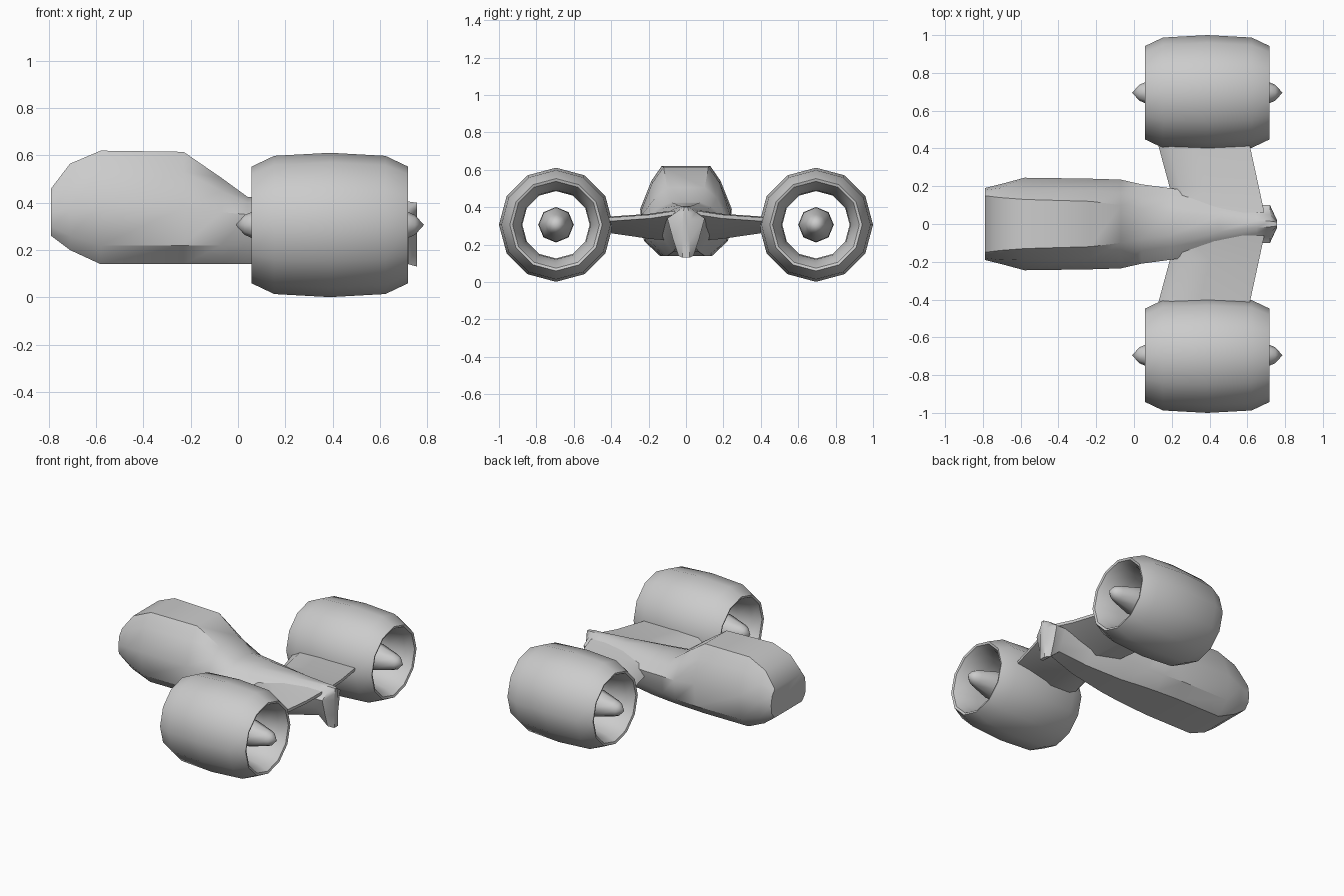
import bpy, bmesh
from math import sin, cos, pi, radians

cube = bpy.data.objects.get("Cube")
if cube:
    bpy.data.objects.remove(cube, do_unlink=True)

# One plain grey finish for the whole craft
grey = bpy.data.materials.new("hull grey")
grey.use_nodes = True
grey.diffuse_color = (0.6, 0.6, 0.6, 1)
grey.node_tree.nodes["Principled BSDF"].inputs["Base Color"].default_value = (0.6, 0.6, 0.6, 1)


def loft(name, rings, smooth=40, caps=True, loop=False):
    """Bridge equal rings of points into a closed skin."""
    bm = bmesh.new()
    rows = [[bm.verts.new(p) for p in ring] for ring in rings]
    pairs = list(zip(rows, rows[1:]))
    if loop:
        pairs.append((rows[-1], rows[0]))
    for a, b in pairs:
        for i in range(len(a)):
            j = (i + 1) % len(a)
            bm.faces.new((a[i], a[j], b[j], b[i]))
    if caps and not loop:
        bm.faces.new(rows[0])
        bm.faces.new(rows[-1])
    bmesh.ops.remove_doubles(bm, verts=bm.verts, dist=0.0005)
    bmesh.ops.recalc_face_normals(bm, faces=bm.faces)
    mesh = bpy.data.meshes.new(name)
    bm.to_mesh(mesh)
    bm.free()
    mesh.materials.append(grey)
    obj = bpy.data.objects.new(name, mesh)
    bpy.context.collection.objects.link(obj)
    bpy.ops.object.select_all(action='DESELECT')
    obj.select_set(True)
    bpy.context.view_layer.objects.active = obj
    bpy.ops.object.shade_smooth_by_angle(angle=radians(smooth))
    return obj


def revolve(name, profile, sides, centre, smooth, loop):
    """Turn (x, radius) pairs around an axis parallel to x."""
    cx, cy, cz = centre
    rings = [[(cx + x, cy + r * sin(2 * pi * i / sides), cz + r * cos(2 * pi * i / sides))
              for i in range(sides)] for x, r in profile]
    return loft(name, rings, smooth, caps=False, loop=loop)


# Fuselage: half sections from top to belly, as x and (half width, height)
sections = [
    (-.79, (.15, .46), (.18, .42), (.19, .36), (.185, .30), (.15, .26)),
    (-.71, (.14, .565), (.19, .49), (.21, .37), (.2, .26), (.15, .2)),
    (-.58, (.13, .62), (.185, .54), (.245, .39), (.225, .22), (.14, .14)),
    (-.23, (.12, .615), (.18, .53), (.24, .38), (.225, .22), (.14, .14)),
    (-.07, (.1, .505), (.165, .45), (.235, .36), (.215, .22), (.13, .14)),
    (.04, (.08, .425), (.14, .4), (.21, .35), (.2, .23), (.12, .14)),
    (.19, (.06, .42), (.12, .395), (.19, .34), (.18, .24), (.1, .14)),
    (.45, (.04, .41), (.08, .385), (.15, .335), (.13, .25), (.07, .16)),
    (.65, (.02, .405), (.05, .38), (.1, .34), (.07, .26), (.04, .2)),
    (.72, (.015, .405), (.05, .375), (.1, .34), (.07, .23), (.04, .14)),
    (.757, (.01, .4), (.015, .37), (.02, .32), (.02, .22), (.02, .13)),
]
loft("fuselage", [[(x, y, z) for y, z in half] + [(x, -y, z) for y, z in reversed(half)]
                  for x, *half in sections])

# Profiles of the hollow engine duct and the spindle inside it
half_duct = [(.235, .292), (.33, .247), (.325, .232), (.27, .205), (.17, .185)]
duct = ([(0, .305)] + half_duct + [(0, .18)]
        + [(-x, r) for x, r in reversed(half_duct)])
half_spindle = [(0, .095), (.2, .092), (.33, .055), (.36, .042), (.398, 0)]
spindle = [(-x, r) for x, r in reversed(half_spindle[1:])] + half_spindle


def wing_ring(y, front, back, low, high):
    """Blunt-nosed wing section with a thin rear edge."""
    mid, length = (low + high) / 2, back - front
    return [(front, y, mid), (front + length * .12, y, high - .01),
            (front + length * .45, y, high), (back, y, high - .005),
            (back, y, high - .025), (front + length * .45, y, low),
            (front + length * .12, y, low + .01)]


for side, word in ((1, "left"), (-1, "right")):
    hub = (.388, side * .695, .306)
    revolve(word + "_engine_duct", duct, 12, hub, 40, True)
    revolve(word + "_engine_spindle", spindle, 8, hub, 50, False)
    # Forward-swept wing joining the fuselage to the duct
    loft(word + "_wing", [wing_ring(side * .06, .22, .69, .22, .385),
                          wing_ring(side * .19, .19, .662, .23, .365),
                          wing_ring(side * .43, .125, .61, .265, .348)])
